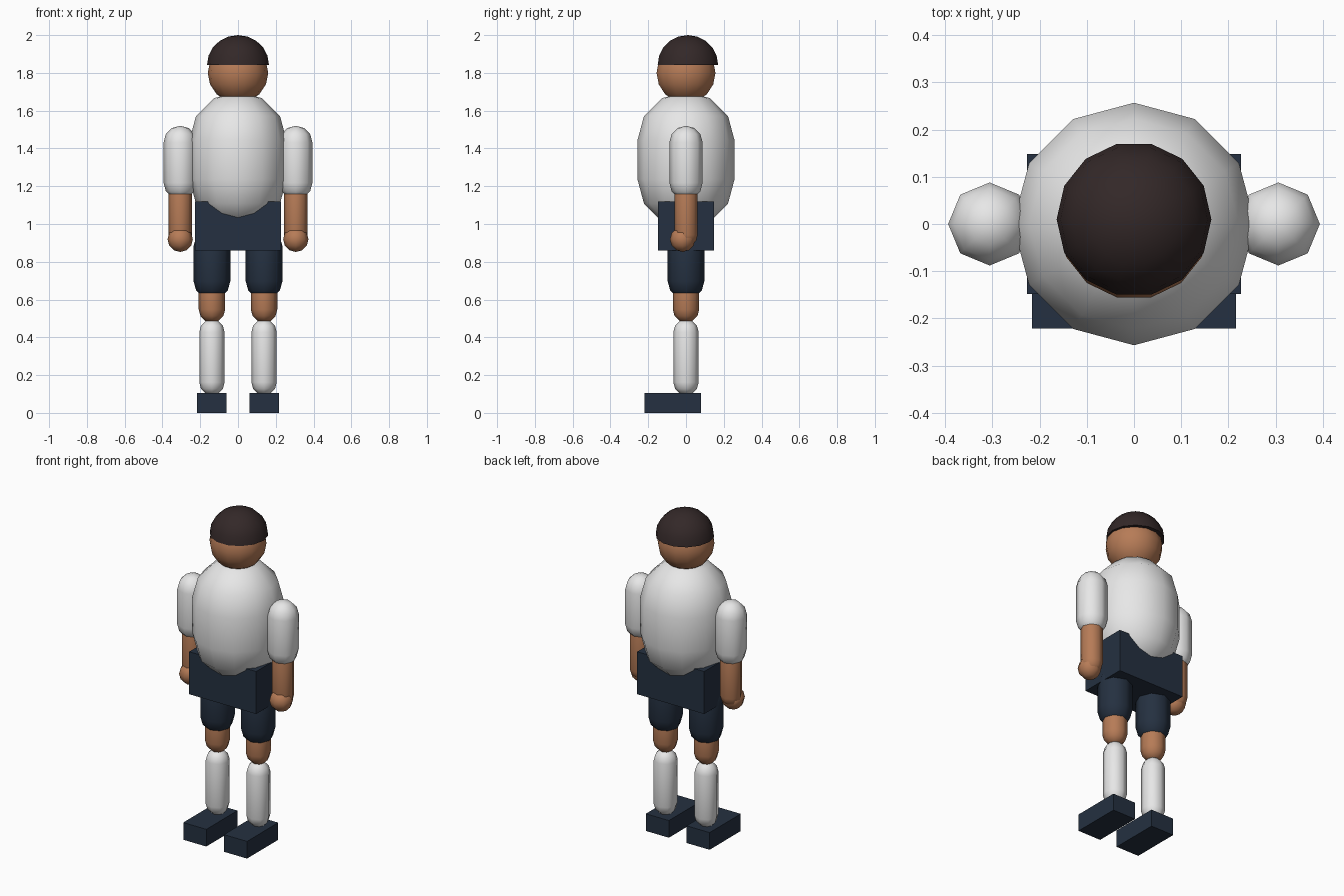
import bpy, bmesh, math
from mathutils import Matrix

if "Cube" in bpy.data.objects:
    bpy.data.objects.remove(bpy.data.objects["Cube"])


def material(name, rgb):
    m = bpy.data.materials.new(name)
    m.diffuse_color = (*rgb, 1)
    m.use_nodes = True
    m.node_tree.nodes["Principled BSDF"].inputs["Base Color"].default_value = m.diffuse_color
    return m


WHITE = material("white cloth", (0.80, 0.80, 0.80))
SKIN = material("skin", (0.47, 0.20, 0.095))
HAIR = material("dark brown hair", (0.033, 0.021, 0.021))
NAVY = material("navy cloth", (0.018, 0.030, 0.052))


def finish(name, bm, mat, smooth=True):
    bmesh.ops.recalc_face_normals(bm, faces=bm.faces)
    for f in bm.faces:
        f.smooth = smooth
    mesh = bpy.data.meshes.new(name)
    bm.to_mesh(mesh)
    bm.free()
    mesh.materials.append(mat)
    ob = bpy.data.objects.new(name, mesh)
    bpy.context.collection.objects.link(ob)
    if smooth:
        bpy.ops.object.select_all(action='DESELECT')
        bpy.context.view_layer.objects.active = ob
        ob.select_set(True)
        bpy.ops.object.shade_smooth_by_angle(angle=math.radians(60))
    return ob


def lathe(name, profile, sides, mat, x=0, y=0):
    """Revolve a (radius, z) profile, with poles wherever the radius is zero."""
    bm = bmesh.new()
    rings = []
    for r, z in profile:
        if r < 1e-5:
            rings.append([bm.verts.new((x, y, z))] * sides)
        else:
            rings.append([bm.verts.new((x + r * math.cos(2 * math.pi * i / sides),
                                        y + r * math.sin(2 * math.pi * i / sides), z))
                          for i in range(sides)])
    for a, b in zip(rings, rings[1:]):
        for i in range(sides):
            j = (i + 1) % sides
            quad = list(dict.fromkeys((a[i], a[j], b[j], b[i])))
            bm.faces.new(quad)
    return finish(name, bm, mat)


def capsule(name, r, z0, z1, sides, caps, mat, x=0, y=0):
    arc = [math.pi / 2 * k / caps for k in range(caps + 1)]
    low = [(r * math.sin(a), z0 + r - r * math.cos(a)) for a in arc]
    high = [(r * math.cos(a), z1 - r + r * math.sin(a)) for a in arc]
    if z1 - z0 <= 2 * r + 1e-4:
        high = high[1:]
    return lathe(name, low + high, sides, mat, x, y)


def box(name, x0, x1, y0, y1, z0, z1, mat):
    bm = bmesh.new()
    bmesh.ops.create_cube(bm, size=1, matrix=Matrix.Translation(
        ((x0 + x1) / 2, (y0 + y1) / 2, (z0 + z1) / 2))
        @ Matrix.Diagonal((x1 - x0, y1 - y0, z1 - z0, 1)))
    return finish(name, bm, mat, smooth=False)


# Head, hair cap, shirt and shorts waist
capsule("head", 0.16, 1.64, 1.96, 14, 4, SKIN)
dome = [(0, 1.843)] + [(0.164 * math.cos(a), 1.843 + 0.157 * math.sin(a))
                       for a in (math.pi / 2 * k / 5 for k in range(6))]
lathe("hair", dome, 14, HAIR, y=0.01)
capsule("shirt_body", 0.257, 0.98, 1.70, 12, 3, WHITE)
box("shorts_waist", -0.227, 0.227, -0.148, 0.148, 0.86, 1.12, NAVY)

# Arms and legs
for s, side in ((-1, "left"), (1, "right")):
    ax, lx = s * 0.306, s * 0.138
    capsule(side + "_sleeve", 0.088, 1.13, 1.52, 8, 3, WHITE, ax)
    capsule(side + "_forearm", 0.062, 0.88, 1.24, 8, 3, SKIN, ax)
    capsule(side + "_hand", 0.067, 0.852, 0.986, 8, 3, SKIN, ax, -0.018)
    capsule(side + "_shorts_leg", 0.097, 0.60, 0.98, 8, 3, NAVY, lx)
    capsule(side + "_knee", 0.07, 0.478, 0.74, 8, 3, SKIN, lx)
    capsule(side + "_sock", 0.067, 0.095, 0.495, 8, 3, WHITE, lx)
    box(side + "_shoe", lx - 0.078, lx + 0.078, -0.221, 0.08, 0, 0.105, NAVY)
